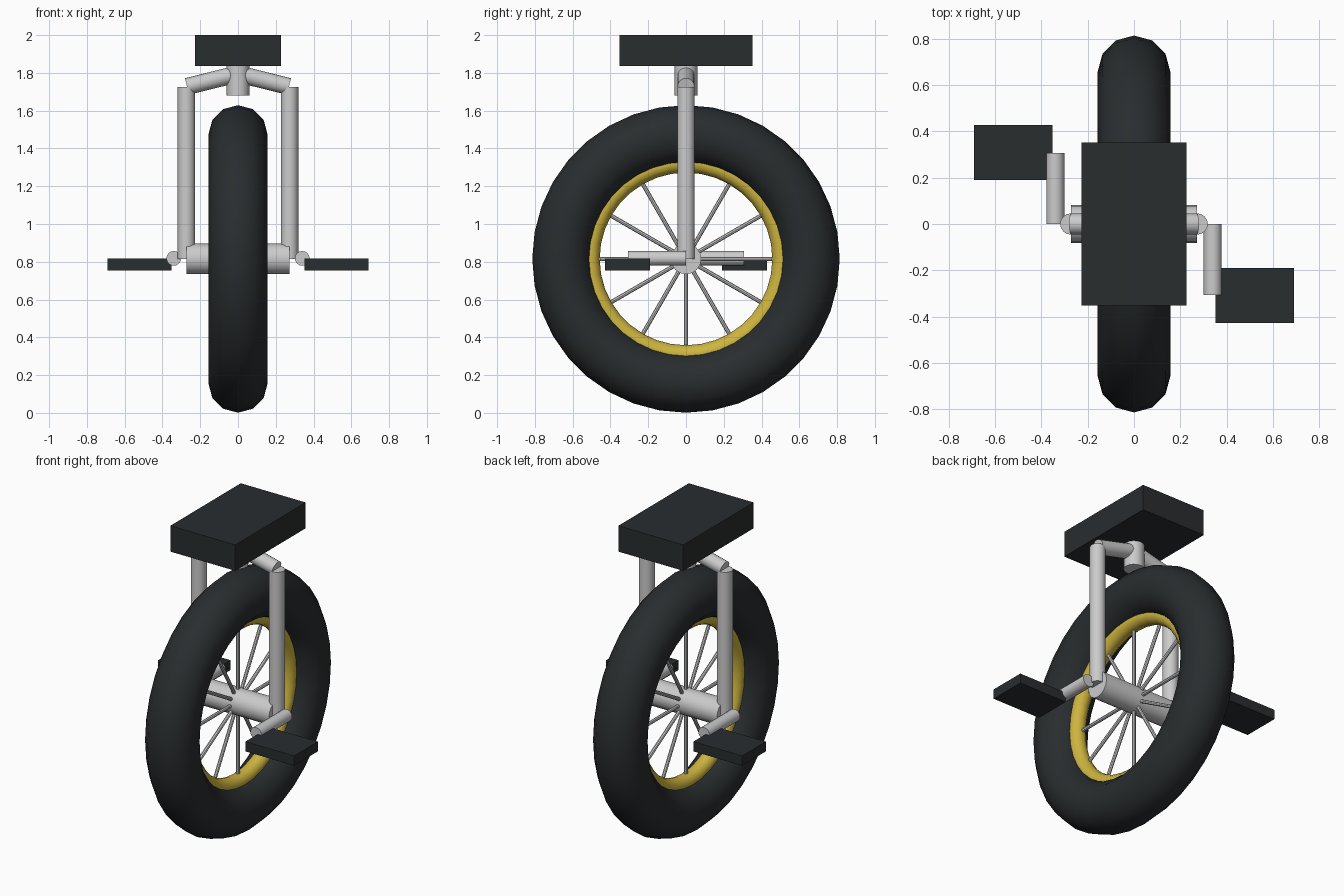
import bpy
from math import pi, cos, sin, radians
from mathutils import Vector

if "Cube" in bpy.data.objects:
    bpy.data.objects.remove(bpy.data.objects["Cube"])

AXLE_Z = 0.815


def material(name, color):
    m = bpy.data.materials.new(name)
    m.diffuse_color = (*color, 1)
    m.use_nodes = True
    m.node_tree.nodes["Principled BSDF"].inputs["Base Color"].default_value = m.diffuse_color
    return m


black = material("black_rubber", (0.022, 0.026, 0.028))
yellow = material("yellow_paint", (0.62, 0.46, 0.05))


def finish(name, mat=None, smooth=True):
    ob = bpy.context.object
    ob.name = name
    if mat:
        ob.data.materials.append(mat)
    if smooth:
        bpy.ops.object.shade_smooth_by_angle(angle=radians(40))
    return ob


def ring(name, major, minor, mat):
    bpy.ops.mesh.primitive_torus_add(
        major_radius=major, minor_radius=minor, major_segments=36,
        minor_segments=12, location=(0, 0, AXLE_Z), rotation=(0, pi / 2, 0))
    return finish(name, mat)


def tube(name, a, b, radius, sides=16):
    a, b = Vector(a), Vector(b)
    d = b - a
    bpy.ops.mesh.primitive_cylinder_add(
        vertices=sides, radius=radius, depth=d.length, location=(a + b) / 2,
        rotation=d.to_track_quat('Z', 'Y').to_euler())
    return finish(name)


def box(name, center, size, mat):
    bpy.ops.mesh.primitive_cube_add(size=1, location=center)
    bpy.context.object.scale = size
    bpy.ops.object.transform_apply(location=False, rotation=False, scale=True)
    return finish(name, mat, smooth=False)


# Wheel
ring("tire", 0.657, 0.157, black)
ring("rim", 0.509, 0.052, yellow)
tube("hub", (-0.273, 0, AXLE_Z), (0.273, 0, AXLE_Z), 0.081)
for i in range(12):
    a = i * pi / 6
    tube(f"spoke_{i + 1}", (0, 0, AXLE_Z),
         (0, 0.456 * cos(a), AXLE_Z + 0.456 * sin(a)), 0.011, 8)

# Seat and seat post
box("seat", (0, 0, 1.918), (0.454, 0.704, 0.164), black)
tube("seat_post", (0, 0, 1.68), (0, 0, 1.845), 0.06)

# Fork, cranks and pedals; right side points forward, left side back
for side, s in (("right", 1), ("left", -1)):
    tube(f"{side}_fork_leg", (s * 0.273, 0, AXLE_Z), (s * 0.273, 0, 1.725), 0.046)
    tube(f"{side}_fork_shoulder", (s * 0.27, 0, 1.728), (0, 0, 1.795), 0.045)
    tube(f"{side}_crank", (s * 0.34, 0, 0.818), (s * 0.34, -s * 0.306, 0.818), 0.039)
    box(f"{side}_pedal", (s * 0.522, -s * 0.309, 0.786), (0.34, 0.238, 0.062), black)
